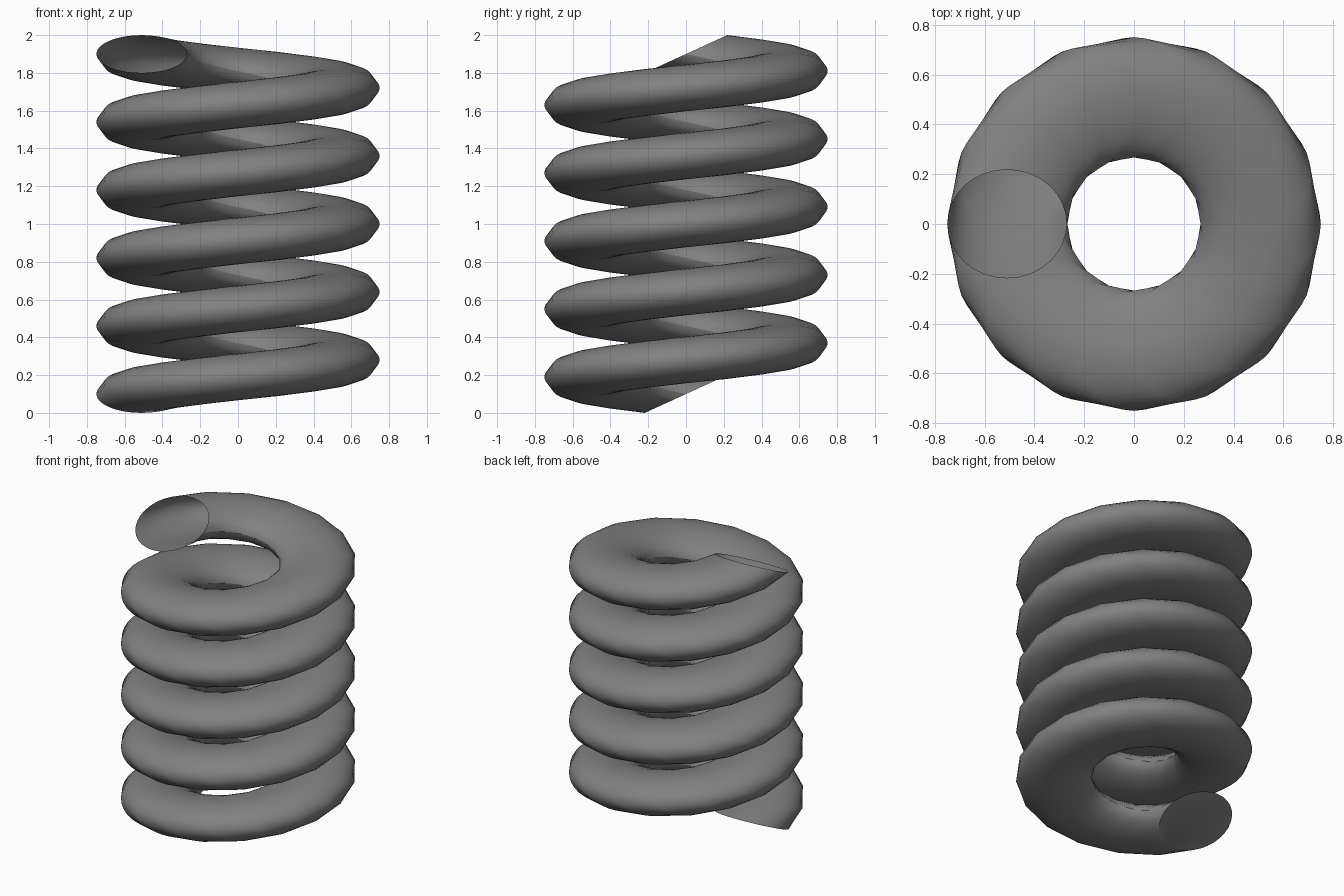
import bpy
import bmesh
from math import asin, pi, radians
from mathutils import Matrix, Vector

cube = bpy.data.objects.get("Cube")
if cube:
    bpy.data.objects.remove(cube, do_unlink=True)

COIL_RADIUS = 0.51
WIRE_RADIUS = 0.24
END_HALF_HEIGHT = 0.1
TURNS = 5
STEPS_PER_TURN = 16
STEPS = TURNS * STEPS_PER_TURN
RISE = 2 - 2 * END_HALF_HEIGHT

# Grey metal
grey = bpy.data.materials.new("grey_metal")
grey.use_nodes = True
colour = (0.22, 0.22, 0.22, 1)
grey.diffuse_color = colour
grey.node_tree.nodes["Principled BSDF"].inputs["Base Color"].default_value = colour

# Tilted disc that closes the lower end of the wire
bm = bmesh.new()
tilt = asin(END_HALF_HEIGHT / WIRE_RADIUS)
place = (Matrix.Translation((-COIL_RADIUS, 0, END_HALF_HEIGHT))
         @ Matrix.Rotation(tilt, 4, "X"))
bmesh.ops.create_circle(bm, cap_ends=True, segments=32, radius=WIRE_RADIUS, matrix=place)

# Sweep its rim up the helix, leaving the upper end open
bmesh.ops.spin(bm, geom=bm.verts[:] + bm.edges[:], cent=(0, 0, 0), axis=(0, 0, 1),
               dvec=Vector((0, 0, RISE / STEPS)), angle=TURNS * 2 * pi,
               steps=STEPS, use_merge=False, use_duplicate=False)
bmesh.ops.recalc_face_normals(bm, faces=bm.faces[:])

mesh = bpy.data.meshes.new("coil_spring")
bm.to_mesh(mesh)
bm.free()
mesh.materials.append(grey)
spring = bpy.data.objects.new("coil_spring", mesh)
bpy.context.collection.objects.link(spring)

# Smooth wire with a crisp end rim
bpy.context.view_layer.objects.active = spring
spring.select_set(True)
bpy.ops.object.shade_smooth_by_angle(angle=radians(30))
